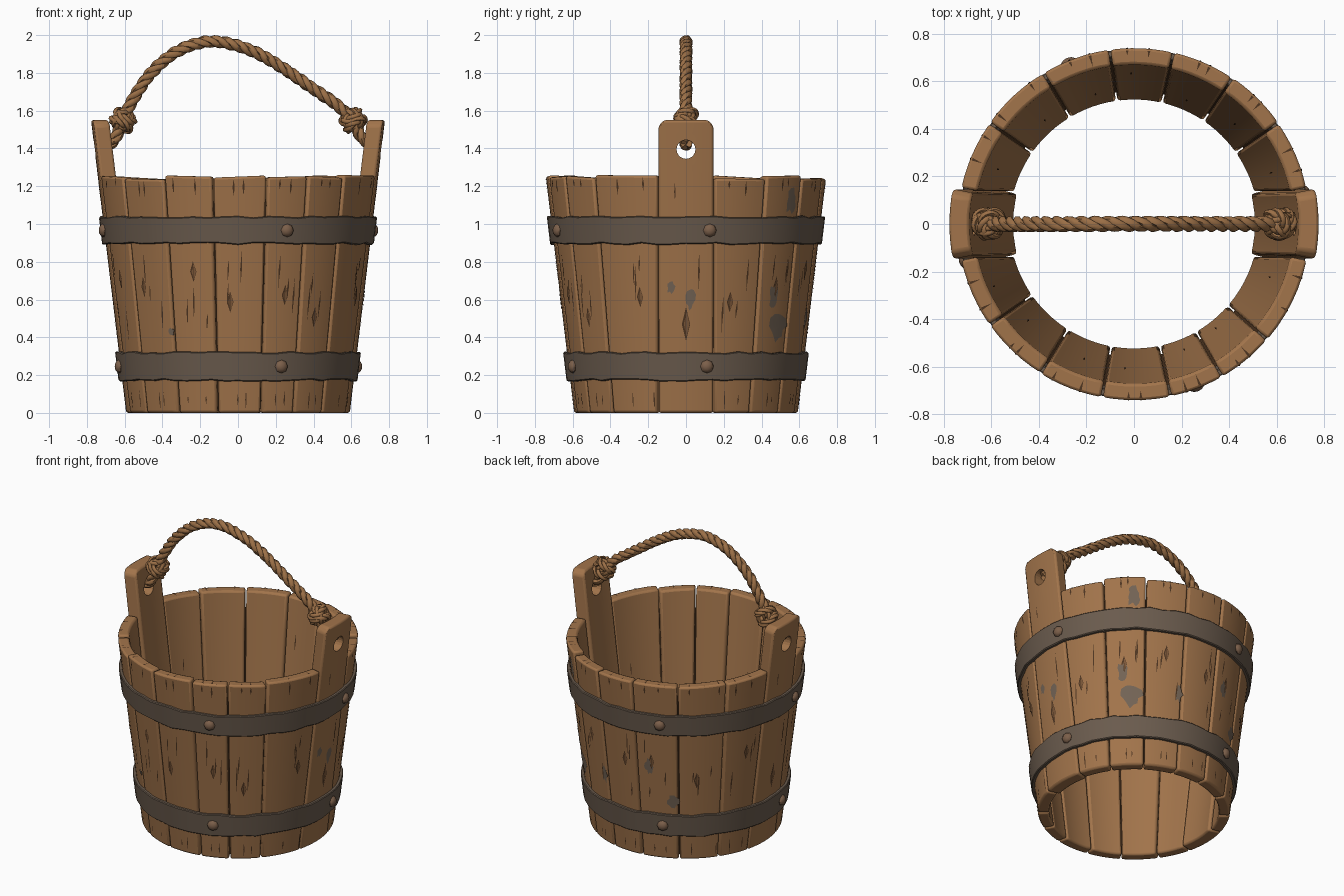
import bpy, bmesh, math, random
from math import sin, cos, pi, radians, asin
from mathutils import Vector

random.seed(4)
cube = bpy.data.objects.get("Cube")
if cube:
    bpy.data.objects.remove(cube, do_unlink=True)


def material(name, rgb):
    m = bpy.data.materials.new(name)
    m.use_nodes = True
    m.diffuse_color = (*rgb, 1)
    node = next(n for n in m.node_tree.nodes if n.type == 'BSDF_PRINCIPLED')
    node.inputs["Base Color"].default_value = (*rgb, 1)
    node.inputs["Roughness"].default_value = 0.8
    return m


WOOD = material("wood", (0.36, 0.175, 0.07))
CRACK = material("dark crack", (0.075, 0.035, 0.015))
GOUGE = material("gouged wood", (0.2, 0.095, 0.04))
WORN = material("grey worn wood", (0.17, 0.125, 0.09))
IRON = material("iron band", (0.145, 0.105, 0.075))
RIVET = material("rusty rivet", (0.2, 0.115, 0.068))
ROPE = material("rope", (0.33, 0.16, 0.062))


def finish(name, bm, mats, angle=35):
    mesh = bpy.data.meshes.new(name)
    bm.normal_update()
    bm.to_mesh(mesh)
    bm.free()
    for m in mats:
        mesh.materials.append(m)
    ob = bpy.data.objects.new(name, mesh)
    bpy.context.collection.objects.link(ob)
    bpy.ops.object.select_all(action='DESELECT')
    ob.select_set(True)
    bpy.context.view_layer.objects.active = ob
    bpy.ops.object.shade_smooth_by_angle(angle=radians(angle))
    return ob


def radius(z):
    return 0.592 + 0.12 * z


def polar(r, a, z):
    return Vector((r * cos(a), r * sin(a), z))


# Staves: curved boards that lean outwards
def stave(name, left, right, top, wall, steps):
    """left and right give the edge angle at a radius, top gives height across."""
    bm = bmesh.new()
    rings = []
    levels = 5
    for j in range(levels + 1):
        ring = []
        for depth, ts in ((0, steps), (wall, steps[::-1])):
            for t in ts:
                z = top(t) * j / levels
                r = radius(z)
                a = left(r) + (right(r) - left(r)) * t
                ring.append(bm.verts.new(polar(r - depth, a, z)))
        rings.append(ring)
    n = len(rings[0])
    for lo, hi in zip(rings, rings[1:]):
        for i in range(n):
            k = (i + 1) % n
            bm.faces.new((lo[i], lo[k], hi[k], hi[i]))
    for ring, flip in ((rings[0], -1), (rings[-1], 1)):
        for i in range(n // 2 - 1):
            quad = (ring[i], ring[i + 1], ring[n - 2 - i], ring[n - 1 - i])
            bm.faces.new(quad[::flip])
    ob = finish(name, bm, [WOOD])
    bev = ob.modifiers.new("worn edges", 'BEVEL')
    bev.width, bev.segments, bev.limit_method = 0.012, 2, 'ANGLE'
    return ob


# Surface marks: thin decals that follow the wall
marks = bmesh.new()


def mark(a, z, outline, index, inside=False):
    def place(u, v):
        r = radius(z + v) + (-0.073 if inside else 0.003)
        return marks.verts.new(polar(r, a + u / r, z + v))
    hub = place(0, 0)
    rim = [place(u, v) for u, v in outline]
    for p, q in zip(rim, rim[1:] + rim[:1]):
        tri = (hub, q, p) if inside else (hub, p, q)
        marks.faces.new(tri).material_index = index


def diamond(w, h, lean=0.0):
    return [(w, lean), (lean, h), (-w, -lean), (-lean, -h)]


def blotch(w, h):
    pts = []
    for i in range(14):
        s = random.uniform(0.55, 1.1)
        pts.append((w * s * cos(i * pi / 7), h * s * sin(i * pi / 7)))
    return pts


def handle_edge(side, half):
    base = 0 if side > 0 else pi
    return lambda r: base + asin(half / r)


def seam(deg, shift):
    return lambda r: radians(deg) + shift


GAP = 0.006
EVEN = [i / 6 for i in range(7)]
count = 0
for start, seams, end in ((1, (35, 56, 77, 98, 121, 145), -1),
                          (-1, (215, 238, 259.5, 282, 300, 319), 1)):
    first = handle_edge(start, 0.153)
    last = handle_edge(end, -0.153)
    if end > 0:
        last = lambda r: 2 * pi - asin(0.153 / r)
    lefts = [first] + [seam(d, GAP) for d in seams]
    rights = [seam(d, -GAP) for d in seams] + [last]
    for left, right in zip(lefts, rights):
        count += 1
        h0, h1 = random.uniform(1.235, 1.26), random.uniform(1.235, 1.26)
        top = lambda t: h0 + (h1 - h0) * t
        stave(f"stave_{count:02d}", left, right, top, 0.07, EVEN)
        # Splits over the rim and up from the foot
        a0, a1 = left(0.74), right(0.74)
        for t in (random.uniform(0.15, 0.45), random.uniform(0.55, 0.85)):
            a, z = a0 + (a1 - a0) * t, top(t)
            drop = random.uniform(0.04, 0.1)
            mark(a, z - 0.01 - drop / 2, diamond(0.006, drop / 2), 0)
            r = radius(z) - 0.01
            pts = [polar(r, a - 0.008, z), polar(r, a + 0.008, z),
                   polar(r - random.uniform(0.02, 0.05), a, z)]
            marks.faces.new([marks.verts.new(p + Vector((0, 0, 0.002))) for p in pts])
            mark(a + 0.03, 0.07, diamond(0.004, random.uniform(0.02, 0.06)), 0)
        # Long cracks and gouges between the bands, a few cracks inside
        for k in range(3):
            a = a0 + (a1 - a0) * random.uniform(0.15, 0.85)
            z = random.uniform(0.45, 0.8)
            mark(a, z, diamond(0.005, random.uniform(0.04, 0.11), 0.003), 0)
        a = a0 + (a1 - a0) * random.uniform(0.3, 0.7)
        z = random.uniform(0.5, 0.78)
        mark(a, z, diamond(0.018, 0.055), 0)
        mark(a + 0.004, z, [(u * 0.7, v * 0.75) for u, v in diamond(0.018, 0.055)], 1)
        mark(a, random.uniform(0.3, 1.1), diamond(0.004, 0.05), 0, True)

# Tall handle staves, each with a round rope hole
for side, label in ((1, "left"), (-1, "right")):
    crown = lambda t: 1.55 if 0.05 < t < 0.95 else 1.52
    ob = stave(f"{label}_handle_stave", handle_edge(side, -0.147 * side),
               handle_edge(side, 0.147 * side), crown, 0.085,
               [0, 0.1, 0.3, 0.5, 0.7, 0.9, 1]) if side > 0 else stave(
               f"{label}_handle_stave", lambda r: pi - asin(0.147 / r),
               lambda r: pi + asin(0.147 / r), crown, 0.085,
               [0, 0.1, 0.3, 0.5, 0.7, 0.9, 1])
    bpy.ops.mesh.primitive_cylinder_add(vertices=20, radius=0.05, depth=0.4,
                                        location=(0.73 * side, 0, 1.395),
                                        rotation=(0, pi / 2, 0))
    cutter = bpy.context.object
    cutter.name = f"{label}_hole_cutter"
    cutter.hide_render = cutter.hide_viewport = True
    cut = ob.modifiers.new("rope hole", 'BOOLEAN')
    cut.operation, cut.object, cut.solver = 'DIFFERENCE', cutter, 'EXACT'
    base = 0 if side > 0 else pi
    mark(base, 0.47, diamond(0.022, 0.09), 0)
    mark(base + 0.005, 0.47, diamond(0.015, 0.065), 1)
    mark(base - 0.08, 1.17, diamond(0.004, 0.05), 0)
    mark(base + 0.1, 0.75, diamond(0.005, 0.1), 0)

# Worn grey blotches
for deg, z, w, h in ((49, 0.46, 0.07, 0.09), (44, 0.62, 0.04, 0.06), (50, 1.12, 0.05, 0.07),
                     (-7, 0.67, 0.025, 0.04), (2, 0.6, 0.03, 0.06), (75, 0.5, 0.03, 0.06),
                     (118, 0.42, 0.04, 0.05), (105, 0.65, 0.03, 0.06), (237, 0.43, 0.02, 0.02)):
    mark(radians(deg), z, blotch(w, h), 2)
finish("surface_marks", marks, [CRACK, GOUGE, WORN])

# Dark liner that closes the seams inside the wall
bm = bmesh.new()
bmesh.ops.create_cone(bm, cap_ends=False, segments=64, radius1=radius(0.02) - 0.035,
                      radius2=radius(1.12) - 0.035, depth=1.1)
bmesh.ops.translate(bm, verts=bm.verts, vec=(0, 0, 0.57))
finish("seam_liner", bm, [CRACK])

# Iron bands with slightly hammered edges
for name, z0, z1 in (("lower_band", 0.172, 0.32), ("upper_band", 0.895, 1.038)):
    bm = bmesh.new()
    rings = []
    for i in range(56):
        lo, hi = z0 + random.uniform(-0.006, 0.006), z1 + random.uniform(-0.006, 0.006)
        rings.append([bm.verts.new(polar(radius(z) + off, i * pi / 28, z))
                      for z, off in ((lo, -0.01), (lo, 0.02), (hi, 0.02), (hi, -0.01))])
    for i, ring in enumerate(rings):
        nxt = rings[(i + 1) % len(rings)]
        for k in range(4):
            m = (k + 1) % 4
            bm.faces.new((ring[k], nxt[k], nxt[m], ring[m]))
    band = finish(name, bm, [IRON])
    bev = band.modifiers.new("soft edges", 'BEVEL')
    bev.width, bev.limit_method = 0.005, 'ANGLE'

    # Domed rivets
    bm = bmesh.new()
    zc = (z0 + z1) / 2
    for deg in (10, 112, 192, 291):
        made = bmesh.ops.create_uvsphere(bm, u_segments=8, v_segments=6, radius=0.036)["verts"]
        for v in made:
            v.co = Vector((v.co.z * 0.7, v.co.x, v.co.y))
            v.co = polar(radius(zc) + 0.02 + v.co.x, radians(deg), zc + v.co.z) + \
                Vector((-sin(radians(deg)), cos(radians(deg)), 0)) * v.co.y
    finish(name + "_rivets", bm, [RIVET])


# Rope: three strands twisted about a path
def rope(name, path, ref, size=0.017, pitch=0.17):
    curve = bpy.data.curves.new(name, 'CURVE')
    curve.dimensions = '3D'
    curve.bevel_depth, curve.bevel_resolution = size * 1.05, 1
    curve.use_fill_caps = True
    for s in range(3):
        pts, run = [], 0
        for i, p in enumerate(path):
            tan = (path[min(i + 1, len(path) - 1)] - path[max(i - 1, 0)]).normalized()
            nor = ref.cross(tan).normalized()
            run += (p - path[i - 1]).length if i else 0
            a = 2 * pi * (run / pitch + s / 3)
            pts.append(p + (nor * cos(a) + tan.cross(nor) * sin(a)) * size)
        sp = curve.splines.new('POLY')
        sp.points.add(len(pts) - 1)
        for q, p in zip(sp.points, pts):
            q.co = (*p, 1)
    tmp = bpy.data.objects.new(name + "_path", curve)
    bpy.context.collection.objects.link(tmp)
    bpy.context.view_layer.update()
    mesh = tmp.evaluated_get(bpy.context.evaluated_depsgraph_get()).to_mesh()
    bm = bmesh.new()
    bm.from_mesh(mesh)
    bpy.data.objects.remove(tmp, do_unlink=True)
    finish(name, bm, [ROPE], 60)


def smooth_path(pts, n=14):
    pts = [Vector((x, 0, z)) for x, z in pts]
    pts = [2 * pts[0] - pts[1]] + pts + [2 * pts[-1] - pts[-2]]
    out = []
    for a, b, c, d in zip(pts, pts[1:], pts[2:], pts[3:]):
        for i in range(n):
            t = i / n
            out.append(0.5 * (2 * b + (c - a) * t + (2 * a - 5 * b + 4 * c - d) * t * t
                              + (3 * b - a - 3 * c + d) * t ** 3))
    return out + [pts[-2]]


rope("rope_handle", smooth_path([(-0.73, 1.42), (-0.66, 1.44), (-0.61, 1.55), (-0.55, 1.67),
                                 (-0.45, 1.81), (-0.31, 1.92), (-0.14, 1.966), (0.04, 1.93),
                                 (0.2, 1.85), (0.4, 1.715), (0.53, 1.625), (0.61, 1.54),
                                 (0.66, 1.45), (0.73, 1.42)]), Vector((0, 1, 0)))

# Knots: tilted loops wound around the rope ends
for side, label in ((1, "left"), (-1, "right")):
    centre = Vector((0.608 * side, 0, 1.55))
    for k, (nx, ny, nz, lift, rad) in enumerate(((-0.5, 0.25, 0.8, -0.025, 0.05),
                                                 (-0.5, -0.3, 0.8, 0.022, 0.048),
                                                 (0.6, 0.75, 0.45, 0, 0.047),
                                                 (0.5, -0.8, 0.3, 0, 0.045))):
        nor = Vector((nx * side, ny, nz)).normalized()
        u = nor.orthogonal().normalized()
        v = nor.cross(u)
        mid = centre + Vector((-0.5 * side, 0, 0.85)) * lift
        loop = [mid + (u * cos(i * pi / 16) + v * sin(i * pi / 16)) * rad for i in range(34)]
        rope(f"{label}_knot_loop_{k + 1}", loop, nor, 0.012, 0.15)
